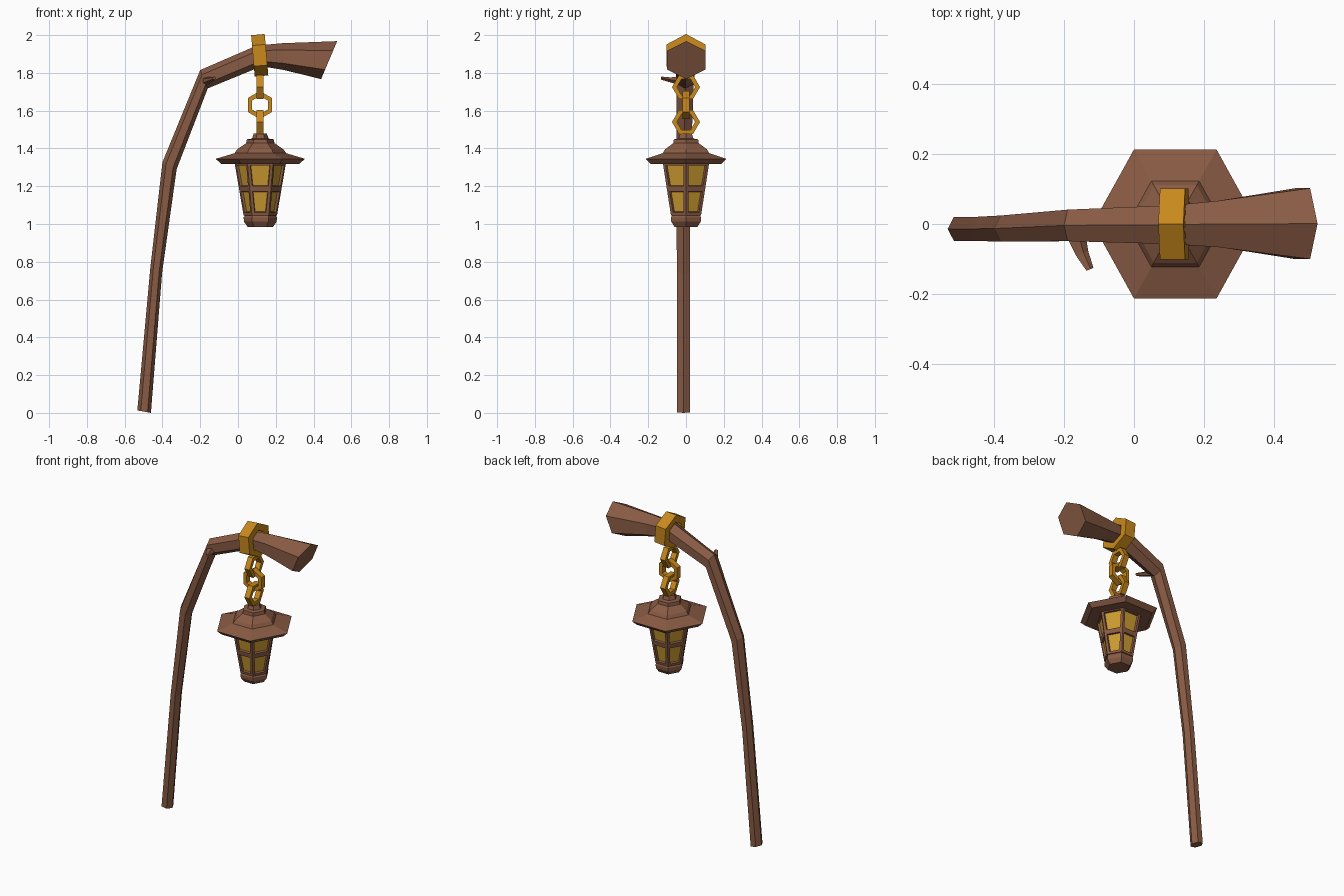
import bpy, bmesh, math
from mathutils import Vector, Matrix

if "Cube" in bpy.data.objects:
    bpy.data.objects.remove(bpy.data.objects["Cube"])

def mat(name, c):
    m = bpy.data.materials.new(name)
    m.diffuse_color = (*c, 1)
    m.use_nodes = True
    m.node_tree.nodes["Principled BSDF"].inputs["Base Color"].default_value = m.diffuse_color
    return m

WOOD = mat("wood", (0.25, 0.105, 0.058))
GOLD = mat("gold", (0.58, 0.25, 0.012))
GLASS = mat("amber_glass", (0.60, 0.33, 0.03))
CX = 0.118  # lantern axis

def finish(bm, name, *mats):
    bmesh.ops.recalc_face_normals(bm, faces=bm.faces)
    me = bpy.data.meshes.new(name)
    bm.to_mesh(me)
    bm.free()
    for m in mats:
        me.materials.append(m)
    ob = bpy.data.objects.new(name, me)
    bpy.context.collection.objects.link(ob)
    return ob

def loft(rings, caps=True, closed=False):
    """Skin a list of equal-length point rings."""
    bm = bmesh.new()
    vs = [[bm.verts.new(p) for p in r] for r in rings]
    n = len(vs[0])
    pairs = list(zip(vs, vs[1:])) + ([(vs[-1], vs[0])] if closed else [])
    for a, b in pairs:
        for i in range(n):
            j = (i + 1) % n
            bm.faces.new((a[i], a[j], b[j], b[i]))
    if caps and not closed:
        bm.faces.new(vs[0])
        bm.faces.new(vs[-1])
    return bm

def hexring(c, u, v, n=6):
    c, u, v = Vector(c), Vector(u), Vector(v)
    return [c + u * math.cos(math.tau * k / n) + v * math.sin(math.tau * k / n) for k in range(n)]

def lathe(profile):
    """Six-sided rings about the lantern axis, corners on +-x."""
    return [hexring((CX, 0, z), (r * 0.96, 0, 0), (0, r, 0)) for r, z in profile]

# bent pole: outer edge x,z / inner edge x,z / y centre / y radius
pole = [(-0.533, 0.013, -0.461, 0.0, -0.014, 0.040),
        (-0.464, 0.77, -0.402, 0.74, -0.014, 0.040),
        (-0.400, 1.327, -0.325, 1.29, -0.013, 0.043),
        (-0.200, 1.815, -0.160, 1.718, -0.004, 0.052),
        (0.100, 1.945, 0.125, 1.835, -0.002, 0.064),
        (0.235, 1.957, 0.245, 1.815, 0.0, 0.076),
        (0.525, 1.968, 0.440, 1.767, 0.001, 0.117)]
rings = [hexring(((a + c) / 2, y, (b + d) / 2), ((a - c) / 2, 0, (b - d) / 2), (0, r, 0))
         for a, b, c, d, y, r in pole]
finish(loft(rings), "bent_pole", WOOD)

# twig stub at the bend
stub = [(-0.172, -0.02, 1.757, 0.030, 0.026), (-0.150, -0.085, 1.763, 0.019, 0.014),
        (-0.127, -0.13, 1.772, 0.011, 0.009)]
finish(loft([hexring((x, y, z), (r, r * 0.4, 0), (0, 0, h), 5) for x, y, z, r, h in stub]),
       "twig_stub", WOOD)

# gold band around the pole, slightly tilted
t = math.radians(5)
ax = Vector((math.cos(t), 0, math.sin(t)))
up = Vector((-math.sin(t), 0, math.cos(t)))
band = []
for r, d in [(0.063, -0.036), (0.110, -0.036), (0.110, 0.036), (0.063, 0.036)]:
    ry = 0.118 if r > 0.1 else 0.065
    band.append(hexring(Vector((0.115, 0, 1.893)) + ax * d, up * r, (0, ry, 0)))
finish(loft(band, closed=True), "pole_band", GOLD)

# three hexagonal chain links, alternating direction
def link(name, z, axis, u, v, outer=0.074, inner=0.048, half=0.018):
    prof = [(inner, -half), (outer, -half), (outer, half), (inner, half)]
    c = Vector((CX - 0.002, 0, z))
    finish(loft([hexring(c + Vector(axis) * d, Vector(u) * r, Vector(v) * r) for r, d in prof],
                closed=True), name, GOLD)

X, Y, Z = (1, 0, 0), (0, 1, 0), (0, 0, 1)
link("chain_link_top", 1.725, X, Y, Z)
link("chain_link_middle", 1.63, Y, Z, X)
link("chain_link_bottom", 1.54, X, Y, Z)

# roof with wide brim, stepped cap
finish(loft(lathe([(0.215, 1.318), (0.246, 1.345), (0.142, 1.375), (0.128, 1.395),
                   (0.078, 1.428), (0.074, 1.448), (0.046, 1.452), (0.036, 1.478)])),
       "lantern_roof", WOOD)

# tapered lantern body with two recessed panes on each side
bm = loft(lathe([(0.092, 1.045), (0.117, 1.185), (0.142, 1.325)]))
sides = [f for f in bm.faces if len(f.verts) == 4]
bmesh.ops.recalc_face_normals(bm, faces=bm.faces)
bmesh.ops.inset_individual(bm, faces=sides, thickness=0.021, depth=0)
bmesh.ops.inset_individual(bm, faces=sides, thickness=0.004, depth=-0.012)
for f in sides:
    f.material_index = 1
finish(bm, "lantern_body", WOOD, GLASS)

# foot of the lantern
finish(loft(lathe([(0.082, 1.05), (0.092, 1.035), (0.090, 1.012), (0.070, 0.985)])),
       "lantern_foot", WOOD)
